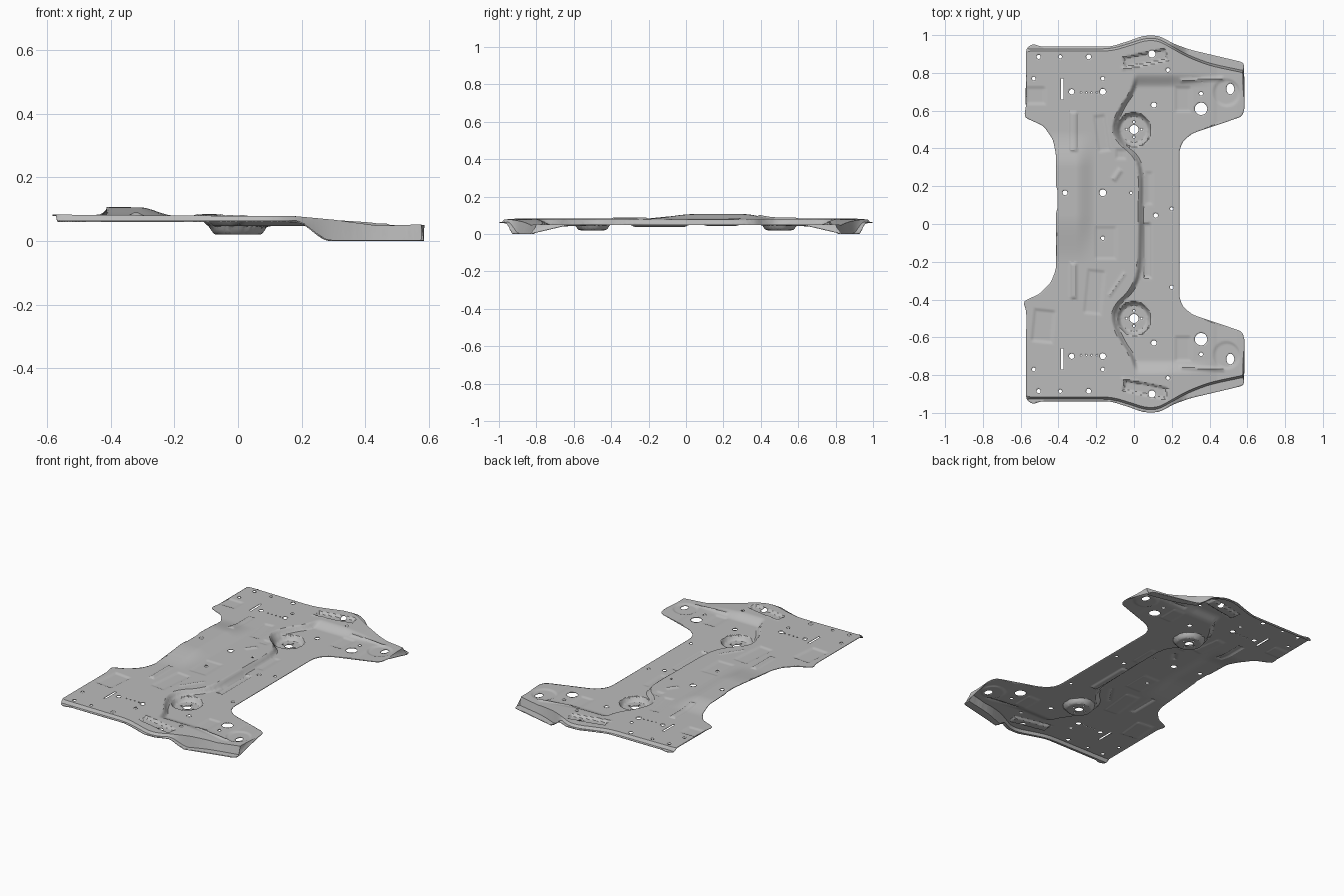
import bpy, math
from mathutils import Vector
from mathutils.geometry import delaunay_2d_cdt

cube = bpy.data.objects.get("Cube")
if cube:
    bpy.data.objects.remove(cube, do_unlink=True)

GRID = 0.008
THICK = 0.004


def ramp(t):
    t = max(0.0, min(1.0, t))
    return t * t * (3 - 2 * t)


def lerp_curve(pts, t):
    if t <= pts[0][0]:
        return pts[0][1]
    for (a, u), (b, v) in zip(pts, pts[1:]):
        if t <= b:
            return u + (v - u) * (t - a) / max(b - a, 1e-9)
    return pts[-1][1]


def round_corners(pts, closed, cap, passes=2):
    """Corner cutting with a limited cut length."""
    for _ in range(passes):
        out = [] if closed else [pts[0]]
        pairs = list(zip(pts, pts[1:] + pts[:1])) if closed else list(zip(pts, pts[1:]))
        for a, b in pairs:
            a, b = Vector(a), Vector(b)
            k = min(0.25, cap / max((b - a).length, 1e-9))
            out += [tuple(a.lerp(b, k)), tuple(b.lerp(a, k))]
        if not closed:
            out.append(pts[-1])
        pts = out
    return pts


def ring(cx, cy, r, n=20, stretch=1.0):
    return [(cx + r * math.cos(2 * math.pi * i / n),
             cy + r * stretch * math.sin(2 * math.pi * i / n)) for i in range(n)]


# Panel outline
side = [(-0.5, 0.94), (-0.12, 0.94), (-0.03, 0.968), (0.05, 0.997), (0.13, 0.997),
        (0.22, 0.95), (0.3, 0.922), (0.583, 0.855), (0.585, 0.605), (0.57, 0.568),
        (0.31, 0.48), (0.26, 0.44), (0.24, 0.39)]
left = [(-0.57, -0.46), (-0.588, -0.41), (-0.5, -0.37), (-0.44, -0.31), (-0.413, -0.24),
        (-0.413, 0.06), (-0.405, 0.08), (-0.405, 0.18), (-0.413, 0.2), (-0.413, 0.37),
        (-0.43, 0.45), (-0.48, 0.52), (-0.582, 0.565), (-0.572, 0.62)]
corner = [(-0.572, 0.93), (-0.535, 0.955)]
outline = corner + side + [(x, -y) for x, y in reversed(corner + side)] + left
outline = round_corners(outline, True, 0.012)

# Side rail wall, centre step and height profiles
rail = round_corners([(-0.6, 0.915), (-0.12, 0.915), (-0.02, 0.945), (0.06, 0.972),
                      (0.13, 0.97), (0.2, 0.93), (0.28, 0.885), (0.4, 0.838),
                      (0.6, 0.796)], False, 0.03)
step = round_corners([(-0.8, 0.0), (-0.7, -0.02), (-0.62, -0.08), (-0.5, -0.13),
                      (-0.42, -0.1), (-0.36, -0.03), (-0.26, 0.015), (0.26, 0.025),
                      (0.36, 0.0), (0.42, -0.08), (0.5, -0.13), (0.62, -0.08),
                      (0.7, -0.02), (0.8, 0.0)], False, 0.04)
upper = [(-0.58, 0.083), (-0.2, 0.08), (0.18, 0.078), (0.3, 0.067), (0.44, 0.048), (0.6, 0.053)]
BOWLS = (0.5, -0.5)
STEP_W, WALL_W = 0.03, 0.012

# Pressed pads and beads: centre x, centre y, half x, half y, turn, rise
pads = [(0.07, -0.14, 0.025, 0.15, 0, -0.009), (0.08, 0.19, 0.022, 0.09, 0, -0.004),
        (-0.32, 0.49, 0.025, 0.11, 0, 0.008), (-0.32, -0.3, 0.022, 0.1, 0, 0.008),
        (-0.52, 0.68, 0.055, 0.05, 0, -0.005), (-0.48, -0.54, 0.06, 0.09, -0.1, -0.006),
        (-0.17, 0.48, 0.035, 0.1, 0.15, -0.005), (-0.07, 0.37, 0.03, 0.03, 0, -0.005),
        (-0.09, 0.26, 0.018, 0.04, -0.6, 0.006), (-0.15, -0.1, 0.06, 0.09, 0, -0.004),
        (-0.21, -0.36, 0.05, 0.12, -0.1, -0.005), (-0.09, -0.32, 0.012, 0.08, -0.6, 0.005)]
for s in (1, -1):
    pads += [(0.26, s * 0.66, 0.045, 0.07, 0, -0.005), (0.06, s * 0.875, 0.12, 0.035, s * 0.2, -0.012),
             (0.36, s * 0.765, 0.12, 0.014, s * 0.05, 0.007), (-0.02, s * 0.83, 0.05, 0.012, s * 0.2, 0.006)]


def height(x, y):
    ay = abs(y)
    z = lerp_curve(upper, x)
    drop = ramp((x - lerp_curve(step, y)) / STEP_W) * (1 - ramp((ay - 0.72) / 0.08))
    z += (min(z, 0.051) - z) * drop
    # raised ridge beside the left edge
    z += (0.025 * ramp((-0.2 - x) / 0.11) * ramp((x + 0.48) / 0.06)
          * ramp((y + 0.22) / 0.27) * ramp((0.49 - y) / 0.19))
    for cx, cy, hx, hy, a, dz in pads:
        dx, dy = x - cx, y - cy
        if abs(dx) + abs(dy) < hx + hy + 0.1:
            u = dx * math.cos(a) + dy * math.sin(a)
            v = dy * math.cos(a) - dx * math.sin(a)
            z += dz * ramp(min(hx - abs(u), hy - abs(v)) / 0.014)
    # shallow round seats on the rear legs
    z -= 0.005 * ramp((0.075 - math.hypot(x - 0.49, ay - 0.695)) / 0.014)
    # suspension bowls
    r = math.hypot(x, ay - 0.5)
    if r < 0.12:
        z = min(z, 0.024 + 0.06 * ramp((r - 0.068) / 0.046))
    # outer side flange, dropping at the rear legs
    low = 0.064 - (0.064 - THICK) * ramp((x - 0.18) / 0.11)
    t = ramp((ay - lerp_curve(rail, x)) / WALL_W)
    return z + (low - z) * t


# Holes: x, y, radius, stretch
holes = [(-0.365, 0.165, 0.013, 1), (-0.165, 0.165, 0.018, 1), (-0.165, -0.075, 0.01, 1),
         (0.115, 0.045, 0.012, 1), (0.2, -0.335, 0.01, 1), (0.2, 0.08, 0.009, 1),
         (-0.015, 0.165, 0.007, 1)]
for s in (1, -1):
    pairs = [(-0.505, 0.885, 0.011), (-0.39, 0.885, 0.009), (-0.24, 0.885, 0.013),
             (-0.53, 0.77, 0.01), (-0.165, 0.77, 0.01), (-0.33, 0.7, 0.014),
             (-0.165, 0.7, 0.016), (0.095, 0.9, 0.019), (0.18, 0.815, 0.01),
             (0.105, 0.63, 0.014), (0.355, 0.69, 0.01), (0.355, 0.61, 0.033), (0, 0.5, 0.024)]
    holes += [(x, s * y, r, 1) for x, y, r in pairs]
    holes.append((0.51, s * 0.715, 0.021, 1.35))
    holes += [(-0.28 + 0.028 * i, s * 0.695, 0.004, 1) for i in range(4)]
    holes += [(0.04 * math.cos(a), s * 0.5 + 0.04 * math.sin(a), 0.006, 1)
              for a in (0, math.pi / 2, math.pi, -math.pi / 2)]

# Constraint loops and crease lines for the sheet
verts, edges, hole_of, blocked = [], [], {}, set()


def add_line(pts, closed, hole=None):
    base = len(verts)
    verts.extend(Vector(p) for p in pts)
    n = len(pts)
    for i in range(n if closed else n - 1):
        a, b = base + i, base + (i + 1) % n
        edges.append((a, b))
        m = int((verts[b] - verts[a]).length / GRID * 2) + 1
        for k in range(m + 1):
            p = verts[a].lerp(verts[b], k / m)
            blocked.add((round(p.x / GRID), round(p.y / GRID)))
    if hole is not None:
        hole_of.update((base + i, hole) for i in range(n))


add_line(outline, True)
for i, (x, y, r, st) in enumerate(holes):
    add_line(ring(x, y, r, 20 if r > 0.008 else 8, st), True, i)
for i, s in enumerate((1, -1)):
    slot = [(-0.387, s * 0.66), (-0.373, s * 0.66), (-0.373, s * 0.77), (-0.387, s * 0.77)]
    add_line(slot, True, len(holes) + i)
    for off in (0, WALL_W):
        xs = [-0.55 + 0.0125 * k for k in range(91)]
        add_line([(x, s * (lerp_curve(rail, x) + off)) for x in xs], False)
    for r in (0.068, 0.114):
        add_line(ring(0, s * 0.5, r, 48), True)
for off in (0, STEP_W):
    ys = [-0.74 + 0.0148 * k for k in range(101)]
    add_line([(lerp_curve(step, y) + off, y) for y in ys], False)

# Interior grid points, row by row
for j in range(-125, 126):
    y = j * GRID + 1e-5
    cuts = sorted(a[0] + (b[0] - a[0]) * (y - a[1]) / (b[1] - a[1])
                  for a, b in zip(outline, outline[1:] + outline[:1])
                  if (a[1] > y) != (b[1] > y))
    near = [h for h in holes if abs(h[1] - y) < 0.05]
    for x0, x1 in zip(cuts[::2], cuts[1::2]):
        for i in range(math.ceil(x0 / GRID), math.floor(x1 / GRID) + 1):
            x = i * GRID
            if (i, j) in blocked or (abs(x + 0.38) < 0.008 and 0.66 < abs(y) < 0.77):
                continue
            if any(math.hypot(x - h[0], (y - h[1]) / h[3]) < h[2] + 0.002 for h in near):
                continue
            verts.append(Vector((x, y)))

pts, _, tris, origin, _, _ = delaunay_2d_cdt(verts, edges, [], 1, 1e-6)
tag = [next((hole_of[k] for k in o if k in hole_of), None) for o in origin]
faces = [f for f in tris if tag[f[0]] is None or any(tag[k] != tag[f[0]] for k in f)]

# Pressed floor panel
mesh = bpy.data.meshes.new("floor_panel")
mesh.from_pydata([(p.x, p.y, height(p.x, p.y)) for p in pts], [], faces)
mesh.validate()
panel = bpy.data.objects.new("floor_panel", mesh)
bpy.context.collection.objects.link(panel)

steel = bpy.data.materials.new("bare_steel_grey")
steel.use_nodes = True
grey = (0.5, 0.5, 0.5, 1.0)
steel.diffuse_color = grey
steel.node_tree.nodes["Principled BSDF"].inputs["Base Color"].default_value = grey
mesh.materials.append(steel)

bpy.ops.object.select_all(action="DESELECT")
panel.select_set(True)
bpy.context.view_layer.objects.active = panel
bpy.ops.object.shade_smooth_by_angle(angle=math.radians(30))
sheet = panel.modifiers.new("sheet_thickness", "SOLIDIFY")
sheet.thickness = THICK
sheet.offset = -1
